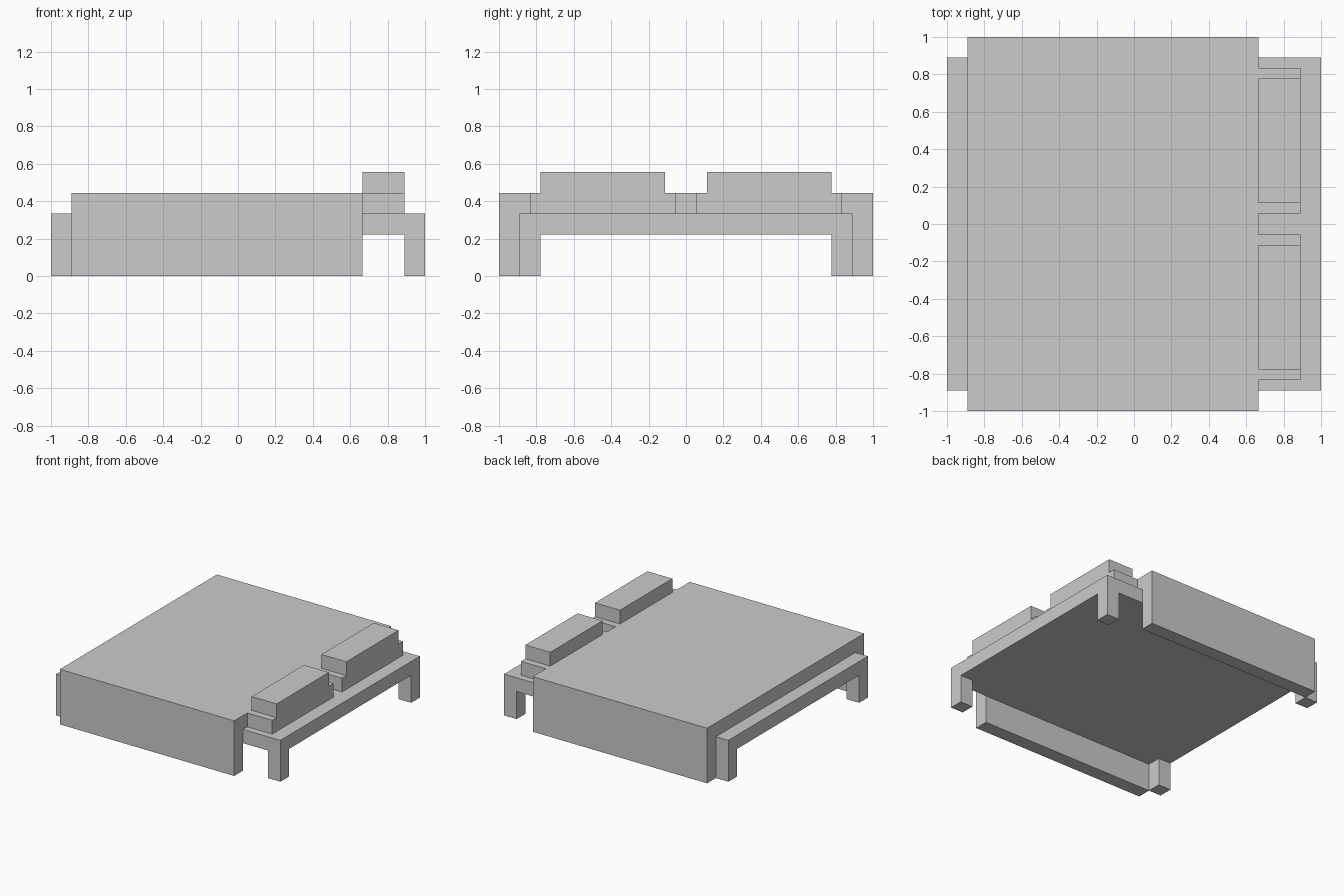
import bpy, bmesh

if "Cube" in bpy.data.objects:
    bpy.data.objects.remove(bpy.data.objects["Cube"])

U = 1 / 18  # grid step the model is laid out on


def extrude_x(name, profile, x0, x1):
    """Extrude a closed (y, z) profile from x0 to x1, all in grid steps."""
    bm = bmesh.new()
    face = bm.faces.new([bm.verts.new((x0 * U, y * U, z * U)) for y, z in profile])
    ext = bmesh.ops.extrude_face_region(bm, geom=[face])
    verts = [v for v in ext["geom"] if isinstance(v, bmesh.types.BMVert)]
    bmesh.ops.translate(bm, verts=verts, vec=((x1 - x0) * U, 0, 0))
    bmesh.ops.recalc_face_normals(bm, faces=bm.faces)
    mesh = bpy.data.meshes.new(name)
    bm.to_mesh(mesh)
    bm.free()
    obj = bpy.data.objects.new(name, mesh)
    bpy.context.collection.objects.link(obj)
    return obj


def box(name, x, y, z):
    return extrude_x(name, [(y[0], z[0]), (y[1], z[0]), (y[1], z[1]), (y[0], z[1])], *x)


# Flat bed frame
box("bed_frame", (-18, 18), (-16, 16), (4, 6))

# Four corner legs
for x_name, x in (("foot", (-18, -16)), ("head", (16, 18))):
    for y_name, y in (("front", (-16, -14)), ("back", (14, 16))):
        box(f"{x_name}_{y_name}_leg", x, y, (0, 4))

# Blanket draped over the frame, hanging to the ground on both sides
extrude_x("blanket", [(-18, 0), (-16, 0), (-16, 6), (16, 6),
                      (16, 0), (18, 0), (18, 8), (-18, 8)], -16, 12)

# Two stepped pillows at the head end
for side, name in ((-1, "front_pillow"), (1, "back_pillow")):
    profile = [(1, 6), (15, 6), (15, 8), (14, 8), (14, 10), (2, 10), (2, 8), (1, 8)]
    extrude_x(name, [(side * y, z) for y, z in profile], 12, 16)
